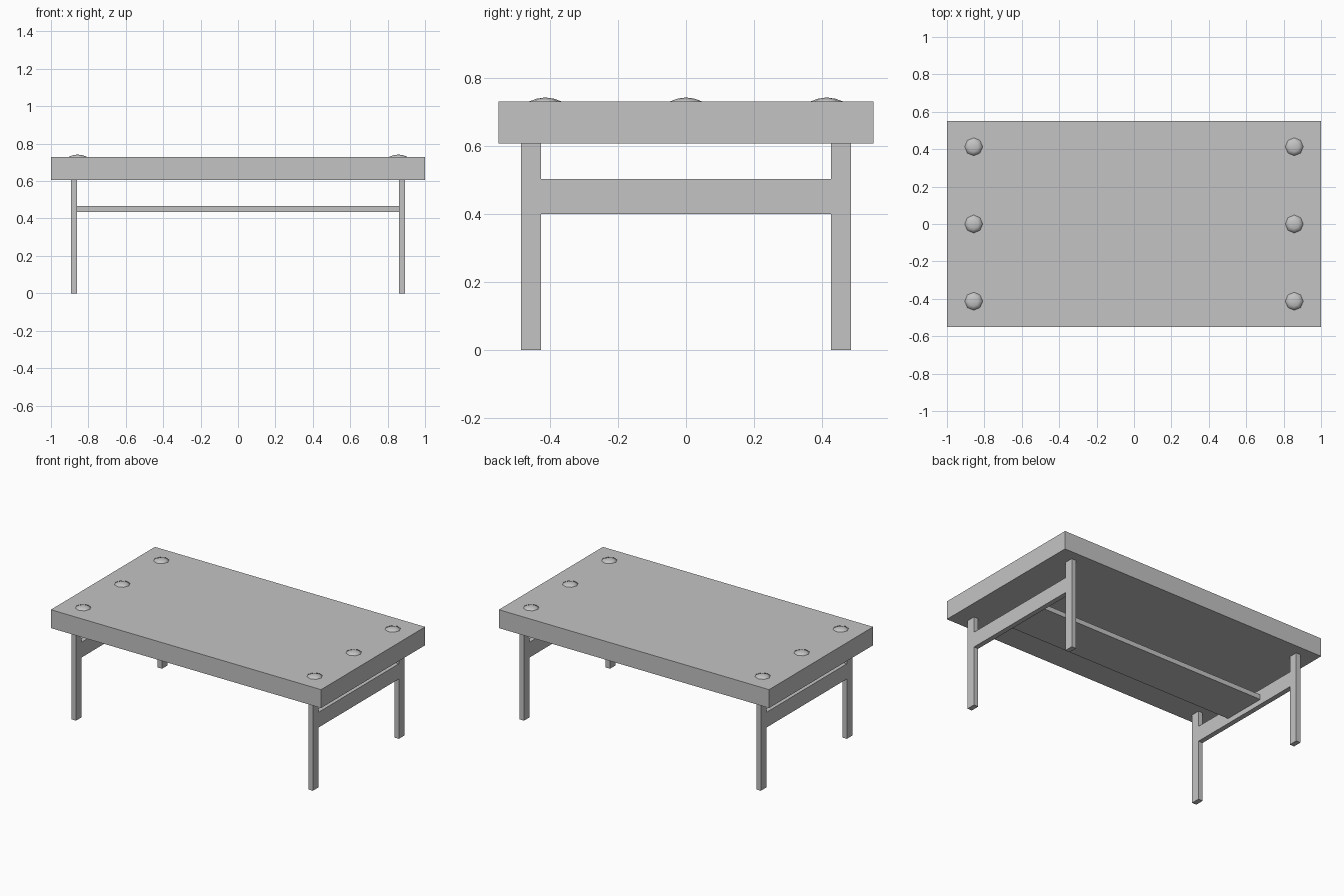
import bpy
import bmesh
import math

cube = bpy.data.objects.get("Cube")
if cube:
    bpy.data.objects.remove(cube, do_unlink=True)

# Single plain grey finish
GREY = (0.55, 0.55, 0.55, 1)
grey = bpy.data.materials.new("plain_grey")
grey.use_nodes = True
grey.diffuse_color = GREY
grey.node_tree.nodes["Principled BSDF"].inputs["Base Color"].default_value = GREY


def add_object(name, bm, smooth=False):
    bmesh.ops.recalc_face_normals(bm, faces=bm.faces)
    for face in bm.faces:
        face.smooth = smooth
    mesh = bpy.data.meshes.new(name)
    bm.to_mesh(mesh)
    bm.free()
    mesh.materials.append(grey)
    obj = bpy.data.objects.new(name, mesh)
    bpy.context.collection.objects.link(obj)
    return obj


def box(name, low, high):
    bm = bmesh.new()
    bmesh.ops.create_cube(bm, size=1)
    for v in bm.verts:
        v.co = [(a + b) / 2 + c * (b - a) for a, b, c in zip(low, high, v.co)]
    return add_object(name, bm)


def stud(name, x, y):
    """Shallow eight-sided domed cap."""
    bm = bmesh.new()
    profile = [(0.048, 0.722), (0.048, 0.73), (0.026, 0.738), (0, 0.742)]
    verts = [bm.verts.new((r, 0, z)) for r, z in profile]
    edges = [bm.edges.new(pair) for pair in zip(verts, verts[1:])]
    bmesh.ops.spin(bm, geom=verts + edges, cent=(0, 0, 0), axis=(0, 0, 1),
                   angle=math.tau, steps=8)
    bmesh.ops.remove_doubles(bm, verts=bm.verts, dist=0.0005)
    obj = add_object(name, bm, smooth=True)
    obj.location = (x, y, 0)


# Thick slab top
TOP_Z = 0.607
box("table_top", (-1, -0.55, TOP_Z), (1, 0.55, 0.73))

# End frames: two legs and a crossbar on each side
INNER, OUTER = 0.86, 0.893
for side, sx in (("left", 1), ("right", -1)):
    x0, x1 = sorted((sx * INNER, sx * OUTER))
    for end, sy in (("front", -1), ("back", 1)):
        y0, y1 = sorted((sy * 0.425, sy * 0.485))
        box(f"{end}_{side}_leg", (x0, y0, 0), (x1, y1, TOP_Z))
    box(f"{side}_crossbar", (x0, -0.425, 0.4), (x1, 0.425, 0.502))

    # Row of studs along each end of the top
    for place, y in (("front", -0.413), ("middle", 0), ("back", 0.413)):
        stud(f"{place}_{side}_stud", sx * 0.857, y)

# Narrow board joining the crossbars
box("stretcher_board", (-INNER, -0.15, 0.434), (INNER, 0.15, 0.466))
